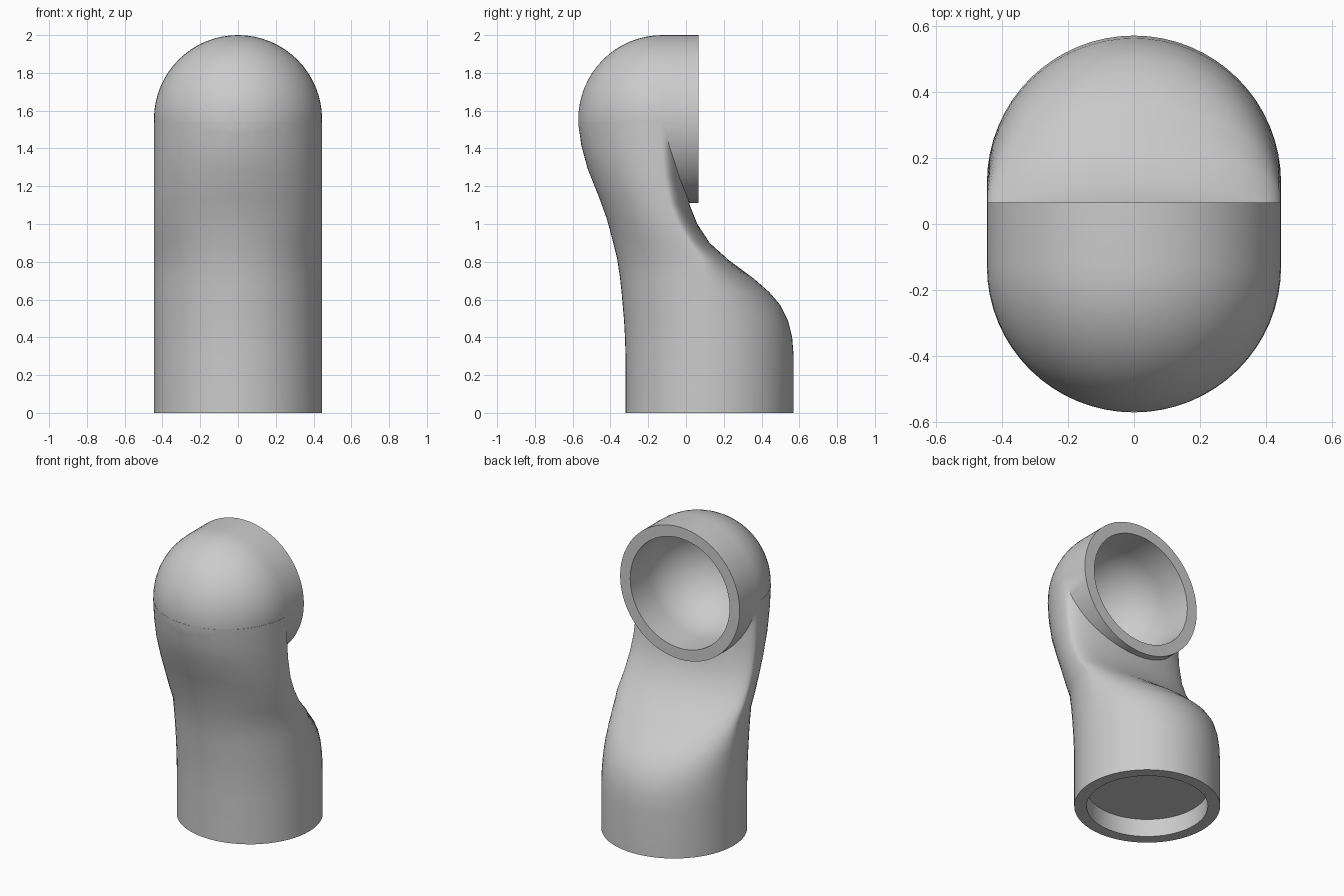
import bpy
import bmesh
from math import sin, cos, pi
from mathutils import Vector

cube = bpy.data.objects.get("Cube")
if cube:
    bpy.data.objects.remove(cube, do_unlink=True)

RADIUS = 0.445
BORE = 0.37
SEGMENTS = 64
FOOT_Y = 0.125
SOCKET_DEPTH = 0.12
BEND = Vector((0, -0.125, 1.555))
MOUTH_Y = 0.065

# Side profile of the body: front y, front z, back y, back z
profile = [
    (-0.32, 0, 0.57, 0),
    (-0.32, 0.3, 0.57, 0.3),
    (-0.323, 0.4, 0.562, 0.4),
    (-0.328, 0.49, 0.54, 0.49),
    (-0.335, 0.57, 0.5, 0.57),
    (-0.342, 0.65, 0.44, 0.64),
    (-0.35, 0.72, 0.36, 0.71),
    (-0.365, 0.82, 0.225, 0.81),
    (-0.39, 0.92, 0.125, 0.9),
    (-0.42, 1.03, 0.06, 1),
    (-0.46, 1.14, 0.02, 1.1),
    (-0.52, 1.29, 0, 1.24),
    (-0.555, 1.42, -0.005, 1.39),
    (-0.57, 1.54, -0.005, 1.54),
]


def loft(name, rings):
    """Closed solid through a list of rings of points, capped at both ends."""
    bm = bmesh.new()
    rows = [[bm.verts.new(p) for p in ring] for ring in rings]
    for r, s in zip(rows, rows[1:]):
        for k in range(SEGMENTS):
            n = (k + 1) % SEGMENTS
            bm.faces.new((r[k], r[n], s[n], s[k]))
    bm.faces.new(rows[0])
    bm.faces.new(rows[-1])
    bmesh.ops.recalc_face_normals(bm, faces=bm.faces[:])
    mesh = bpy.data.meshes.new(name)
    bm.to_mesh(mesh)
    bm.free()
    obj = bpy.data.objects.new(name, mesh)
    bpy.context.collection.objects.link(obj)
    return obj


def oval(centre, side, front, back):
    """Ring with a round front half and a separately flattened back half."""
    ring = []
    for k in range(SEGMENTS):
        a = 2 * pi * k / SEGMENTS
        reach = back if sin(a) > 0 else -front
        ring.append(centre + side * cos(a) + reach * sin(a))
    return ring


def body_ring(section):
    front = Vector((0, section[0], section[1]))
    back = Vector((0, section[2], section[3]))
    span = back - front
    centre = front + span.normalized() * min(RADIUS, 0.78 * span.length)
    return oval(centre, Vector((RADIUS, 0, 0)), front - centre, back - centre)


def round_ring(centre, radius, axis):
    up = Vector((0, radius, 0)) if axis == "z" else Vector((0, 0, radius))
    return oval(centre, Vector((radius, 0, 0)), -up, up)


def domed_cylinder(name, radius, end_y):
    """Cylinder along y with a hemispherical front end."""
    rings = []
    steps = 16
    for i in range(1, steps + 1):
        a = pi / 2 * i / steps
        centre = BEND - Vector((0, radius * cos(a), 0))
        rings.append(round_ring(centre, radius * sin(a), "y"))
    rings.append(round_ring(Vector((0, end_y, BEND.z)), radius, "y"))
    return loft(name, rings)


# Solid parts and hollow cutters
pipe = loft("bent_pipe", [body_ring(s) for s in profile])
head = domed_cylinder("head_form", RADIUS, MOUTH_Y)
bowl = domed_cylinder("mouth_cutter", BORE, MOUTH_Y + 0.1)
socket = loft("foot_socket_cutter", [
    round_ring(Vector((0, FOOT_Y, z)), BORE, "z") for z in (-0.1, SOCKET_DEPTH)])

# Join the head, then hollow the mouth and the foot
for tool, operation in ((head, "UNION"), (bowl, "DIFFERENCE"), (socket, "DIFFERENCE")):
    mod = pipe.modifiers.new(tool.name, "BOOLEAN")
    mod.operation = operation
    mod.solver = "EXACT"
    mod.object = tool
bpy.context.view_layer.objects.active = pipe
pipe.select_set(True)
for name in [m.name for m in pipe.modifiers]:
    bpy.ops.object.modifier_apply(modifier=name)
for tool in (head, bowl, socket):
    bpy.data.objects.remove(tool, do_unlink=True)

# Plain grey finish
grey = bpy.data.materials.new("light_grey")
grey.use_nodes = True
colour = (0.6, 0.6, 0.6, 1)
grey.diffuse_color = colour
grey.node_tree.nodes["Principled BSDF"].inputs["Base Color"].default_value = colour
pipe.data.materials.clear()
pipe.data.materials.append(grey)

bpy.ops.object.shade_smooth_by_angle(angle=pi / 6)
